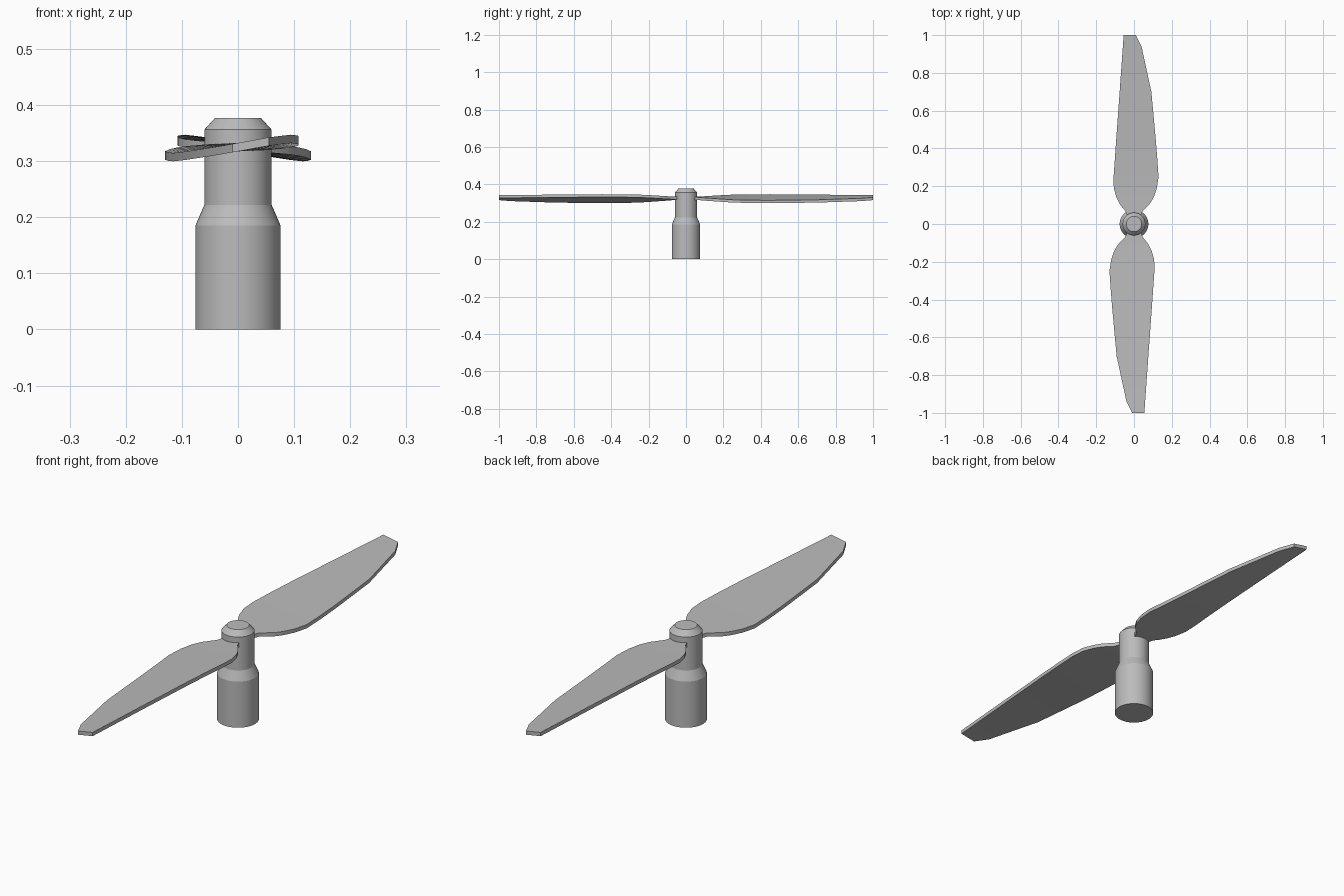
import bpy, bmesh, math

cube = bpy.data.objects.get("Cube")
if cube:
    bpy.data.objects.remove(cube)

grey = bpy.data.materials.new("plain grey")
grey.use_nodes = True
colour = (0.5, 0.5, 0.5, 1)
grey.diffuse_color = colour
grey.node_tree.nodes["Principled BSDF"].inputs["Base Color"].default_value = colour


def finish(name, bm, angle):
    bmesh.ops.recalc_face_normals(bm, faces=bm.faces)
    mesh = bpy.data.meshes.new(name)
    bm.to_mesh(mesh)
    bm.free()
    mesh.materials.append(grey)
    obj = bpy.data.objects.new(name, mesh)
    bpy.context.collection.objects.link(obj)
    bpy.ops.object.select_all(action='DESELECT')
    obj.select_set(True)
    bpy.context.view_layer.objects.active = obj
    bpy.ops.object.shade_smooth_by_angle(angle=math.radians(angle))
    return obj


def bridge_rings(bm, rings):
    """Skin a row of closed rings and cap both ends."""
    for a, b in zip(rings, rings[1:]):
        n = len(a)
        for i in range(n):
            j = (i + 1) % n
            bm.faces.new((a[i], a[j], b[j], b[i]))
    bm.faces.new(rings[0])
    bm.faces.new(rings[-1])


# Hub: turned shaft with a tapered shoulder and chamfered cap (radius, height)
SIDES = 48
profile = [(0.076, 0), (0.076, 0.185), (0.06, 0.222), (0.06, 0.356), (0.041, 0.377)]
bm = bmesh.new()
rings = []
for r, z in profile:
    angles = [math.tau * i / SIDES for i in range(SIDES)]
    rings.append([bm.verts.new((r * math.cos(a), r * math.sin(a), z)) for a in angles])
bridge_rings(bm, rings)
finish("hub", bm, 20)

# Blades: thin twisted slabs (distance out, leading x, trailing x, twist slope)
stations = [
    (0.04, -0.035, 0.035, 0.03),
    (0.068, -0.045, 0.045, 0.04),
    (0.085, -0.062, 0.06, 0.05),
    (0.11, -0.086, 0.078, 0.06),
    (0.14, -0.104, 0.093, 0.07),
    (0.19, -0.121, 0.107, 0.09),
    (0.25, -0.13, 0.108, 0.115),
    (0.35, -0.123, 0.101, 0.14),
    (0.45, -0.115, 0.094, 0.155),
    (0.70, -0.092, 0.076, 0.165),
    (0.94, -0.04, 0.059, 0.175),
    (1.00, -0.01, 0.055, 0.18),
]
CENTRE_Z, HALF_THICK = 0.325, 0.0075
for name, side in (("front_blade", 1), ("back_blade", -1)):
    bm = bmesh.new()
    rings = []
    for out, lead, trail, slope in stations:
        ring = []
        for x, t in ((lead, -1), (trail, -1), (trail, 1), (lead, 1)):
            z = CENTRE_Z + slope * x + t * HALF_THICK
            ring.append(bm.verts.new((side * x, -side * out, z)))
        rings.append(ring)
    bridge_rings(bm, rings)
    finish(name, bm, 30)
